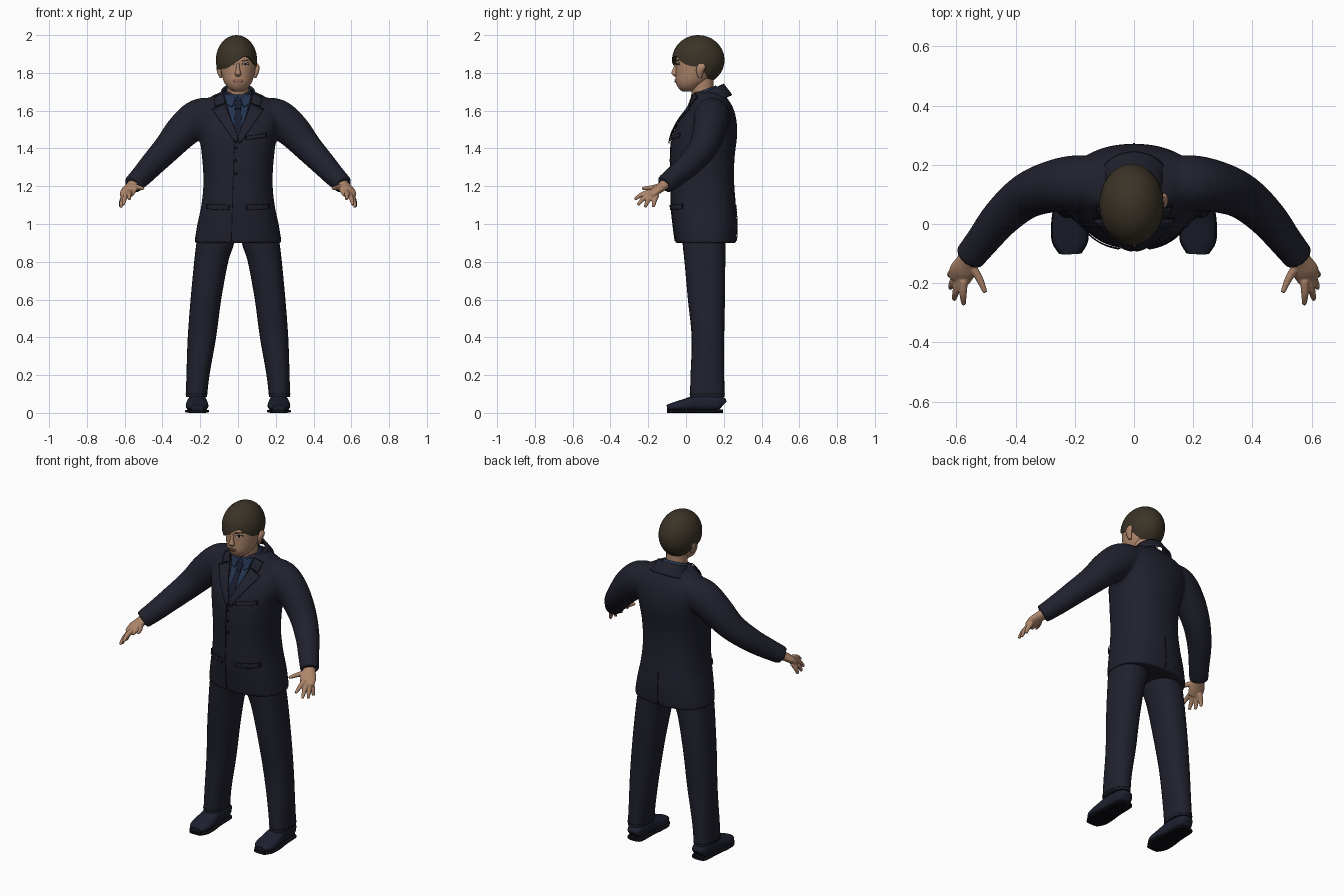
import bpy, bmesh, math
from mathutils import Vector
from mathutils.bvhtree import BVHTree

cube = bpy.data.objects.get("Cube")
if cube:
    bpy.data.objects.remove(cube)

X, Y, Z = Vector((1, 0, 0)), Vector((0, 1, 0)), Vector((0, 0, 1))


def material(name, *rgb):
    m = bpy.data.materials.new(name)
    m.use_nodes = True
    m.diffuse_color = (*rgb, 1)
    bsdf = next(n for n in m.node_tree.nodes if n.type == "BSDF_PRINCIPLED")
    bsdf.inputs["Base Color"].default_value = (*rgb, 1)
    bsdf.inputs["Roughness"].default_value = 0.8
    return m


suit = material("navy suit", .014, .015, .026)
seam = material("dark seam", .004, .004, .007)
shirt_blue = material("blue shirt", .017, .034, .08)
tie_navy = material("navy tie", .009, .012, .027)
leather = material("blue black leather", .012, .015, .028)
skin = material("skin", .42, .235, .145)
lip = material("lip", .25, .11, .08)
hair_brown = material("dark brown hair", .043, .033, .02)
eye_white = material("eye white", .5, .46, .42)


def resample(rows, steps=4):
    """Catmull-Rom through rows of numbers."""
    rows = [Vector(r) for r in rows]
    out = []
    for i in range(len(rows) - 1):
        b, c = rows[i], rows[i + 1]
        a = rows[i - 1] if i else b
        d = rows[i + 2] if i + 2 < len(rows) else c
        for k in range(steps):
            t = k / steps
            out.append(b + (c - a) * (t / 2) + (a * 2 - b * 5 + c * 4 - d) * (t * t / 2)
                       + (b * 3 - a - c * 3 + d) * (t ** 3 / 2))
    return out + [rows[-1]]


def loft(bm, stations, ref=None, power=2, sides=28, side=1, arc=None):
    """Skin rings (x, y, z, ru, rv); horizontal rings unless ref is given."""
    rows = resample(stations)
    pts = [Vector((r[0] * side, r[1], r[2])) for r in rows]
    rings = []
    for i, r in enumerate(rows):
        u, v = X, Y
        if ref:
            t = (pts[min(i + 1, len(pts) - 1)] - pts[max(i - 1, 0)]).normalized()
            u = (ref - t * ref.dot(t)).normalized()
            v = t.cross(u)
        ring = []
        for k in range(sides + bool(arc)):
            a = 2 * math.pi * k / sides
            if arc:
                a = math.radians(arc[0] + (arc[1] - arc[0]) * k / sides)
            c, s = math.cos(a), math.sin(a)
            c = math.copysign(abs(c) ** (2 / power), c)
            s = math.copysign(abs(s) ** (2 / power), s)
            ring.append(bm.verts.new(pts[i] + u * c * r[3] + v * s * r[4]))
        rings.append(ring)
    for lo, hi in zip(rings, rings[1:]):
        for k in range(sides):
            j = k + 1 if arc else (k + 1) % sides
            bm.faces.new((lo[k], lo[j], hi[j], hi[k]))
    if not arc:
        bm.faces.new(rings[0][::-1])
        bm.faces.new(rings[-1])


def finish(name, bm, mat, voxel=0, thick=0):
    bmesh.ops.recalc_face_normals(bm, faces=bm.faces)
    me = bpy.data.meshes.new(name)
    bm.to_mesh(me)
    bm.free()
    me.materials.append(mat)
    for p in me.polygons:
        p.use_smooth = True
    me.set_sharp_from_angle(angle=math.radians(50))
    ob = bpy.data.objects.new(name, me)
    bpy.context.collection.objects.link(ob)
    if voxel:
        m = ob.modifiers.new("blend", "REMESH")
        m.mode, m.voxel_size, m.use_smooth_shade = "VOXEL", voxel, True
        m = ob.modifiers.new("soften", "SMOOTH")
        m.factor, m.iterations = .5, 5
    if thick:
        m = ob.modifiers.new("thickness", "SOLIDIFY")
        m.thickness, m.offset = thick, 0
    return ob


def solid(name, stations, mat, thick=0, **kw):
    bm = bmesh.new()
    loft(bm, stations, **kw)
    return finish(name, bm, mat, thick=thick)


def surface(ob):
    bpy.context.view_layer.update()
    return BVHTree.FromObject(ob, bpy.context.evaluated_depsgraph_get())


def plate(name, tree, corners, mat, lift=.004, back=1, side=1, edge=0):
    """Four (x, z) corners draped on a surface; edge adds a dark border below."""
    q = [Vector((x * side, z)) for x, z in corners]
    if edge:
        mid = sum(q, Vector((0, 0))) / 4
        rim = [p + (p - mid).normalized() * edge for p in q]
        plate(name + "_edge", tree, rim, seam, lift - .002, back)
    bm, n = bmesh.new(), 10
    grid = []
    for i in range(n + 1):
        a, b = q[0].lerp(q[3], i / n), q[1].lerp(q[2], i / n)
        for j in range(n + 1):
            p = a.lerp(b, j / n)
            hit = tree.ray_cast(Vector((p.x, -back, p.y)), Y * back)[0]
            if hit is None:
                hit = tree.find_nearest(Vector((p.x, 0, p.y)))[0]
            grid.append(bm.verts.new(hit - Y * back * lift))
    for i in range(n):
        for j in range(n):
            k = i * (n + 1) + j
            bm.faces.new((grid[k], grid[k + 1], grid[k + n + 2], grid[k + n + 1]))
    finish(name, bm, mat, thick=.003)


# Jacket: body and both sleeves blended into one skin
bm = bmesh.new()
loft(bm, [(0, .105, .9, .232, .162), (0, .1, 1, .215, .17), (0, .092, 1.1, .194, .172),
          (0, .087, 1.22, .183, .168), (0, .087, 1.35, .19, .17), (0, .098, 1.46, .205, .172),
          (0, .117, 1.55, .225, .15), (0, .132, 1.62, .21, .115),
          (0, .125, 1.67, .15, .09), (0, .112, 1.7, .09, .076)], power=2.3, sides=48)
for s in (-1, 1):
    loft(bm, [(.1, .14, 1.585, .08, .085), (.2, .137, 1.565, .1, .095), (.29, .123, 1.495, .093, .086),
              (.37, .09, 1.405, .077, .076), (.45, .02, 1.32, .066, .066),
              (.51, -.055, 1.255, .058, .057), (.558, -.115, 1.208, .05, .052)], ref=Z, side=s)
jacket = finish("jacket", bm, suit, voxel=.009)
cloth = surface(jacket)

# Shirt front, tie and lapels
plate("shirt_front", cloth, [(-.075, 1.685), (.075, 1.685), (.005, 1.45), (-.005, 1.45)], shirt_blue, .003)
plate("tie_blade", cloth, [(-.014, 1.62), (.014, 1.62), (.024, 1.44), (-.024, 1.44)], tie_navy, .006, edge=.002)
plate("tie_knot", cloth, [(-.022, 1.655), (.022, 1.655), (.013, 1.61), (-.013, 1.61)], tie_navy, .01, edge=.002)
for s in (-1, 1):
    plate("shirt_collar_wing", cloth, [(.012, 1.665), (.07, 1.69), (.058, 1.635), (.032, 1.62)],
          shirt_blue, .009, side=s, edge=.002)
    plate("lapel", cloth, [(.07, 1.635), (.135, 1.605), (.012, 1.43), (-.004, 1.45)],
          suit, .013, side=s, edge=.004)
    plate("collar_wing", cloth, [(.08, 1.69), (.125, 1.67), (.118, 1.625), (.07, 1.64)],
          suit, .013, side=s, edge=.003)
    plate("hip_pocket_flap", cloth, [(.05, 1.1), (.16, 1.105), (.162, 1.08), (.05, 1.075)],
          suit, .009, side=s, edge=.005)
plate("breast_pocket", cloth, [(.045, 1.465), (.15, 1.48), (.15, 1.46), (.045, 1.445)], suit, .008, edge=.004)
plate("front_opening", cloth, [(-.022, 1.44), (-.018, 1.44), (-.033, .91), (-.037, .91)], seam, .002)
plate("back_vent", cloth, [(-.002, 1.1), (.002, 1.1), (.003, .91), (-.003, .91)], seam, .002, back=-1)

# Buttons
for z in (1.4, 1.335, 1.265):
    y = cloth.ray_cast(Vector((-.012, -1, z)), Y)[0].y
    solid("button", [(-.012, y + .004, z, .009, .009), (-.012, y - .005, z, .008, .008)],
          seam, ref=X, sides=14)

# Neck and collars
solid("neck", [(0, .11, 1.6, .062, .065), (0, .09, 1.69, .058, .06), (0, .08, 1.77, .06, .066)], skin)
solid("shirt_collar", [(0, .125, 1.62, .08, .082), (0, .092, 1.708, .067, .068)],
      shirt_blue, thick=.006, ref=X, arc=(-88, 268))
solid("jacket_collar", [(0, .15, 1.64, .115, .1), (0, .12, 1.705, .083, .084)],
      suit, thick=.01, ref=X, arc=(-15, 195))

# Trousers and shoes
shoe = [(.215, .196, .04, .028, .026), (.215, .175, .05, .046, .042), (.216, .08, .055, .05, .046),
        (.217, 0, .042, .059, .034), (.216, -.06, .034, .057, .024), (.215, -.1, .028, .034, .015)]
for s in (-1, 1):
    solid("trouser_leg", [(.22, .113, .085, .056, .092), (.212, .113, .2, .061, .089),
                          (.191, .116, .4, .075, .086), (.17, .108, .6, .081, .098),
                          (.142, .1, .8, .09, .108), (.12, .095, .9, .1, .113),
                          (.11, .095, 1, .095, .113)], suit, power=2.3, side=s)
    solid("trouser_hem", [(.22, .113, .098, .0575, .0935), (.22, .113, .102, .0575, .0935)],
          seam, power=2.3, side=s)
    solid("shoe", shoe, leather, ref=X, power=2.4, side=s)
    solid("shoe_sole", [(x, y, .009, w + .004, .009) for x, y, z, w, h in shoe],
          seam, ref=X, power=4, side=s)

# Hands: palm and tapering fingers
fingers = [((.553, -.135, 1.2), (.522, -.185, 1.192), (.502, -.232, 1.188)),
           ((.575, -.19, 1.17), (.577, -.235, 1.155), (.575, -.272, 1.13)),
           ((.588, -.185, 1.16), (.6, -.225, 1.135), (.608, -.255, 1.1)),
           ((.597, -.17, 1.155), (.613, -.2, 1.125), (.62, -.217, 1.088)),
           ((.6, -.155, 1.155), (.617, -.168, 1.12), (.624, -.172, 1.09))]
for s in (-1, 1):
    bm = bmesh.new()
    loft(bm, [(.545, -.1, 1.22, .03, .034), (.562, -.125, 1.2, .025, .036),
              (.58, -.16, 1.175, .022, .044), (.592, -.19, 1.15, .015, .038)], ref=Z, side=s)
    for f in fingers:
        loft(bm, [(*p, r, r) for p, r in zip(f, (.015, .013, .008))], ref=Z, sides=12, side=s)
    finish("hand", bm, skin, voxel=.004)

# Head, nose and ears
head = solid("head", [(0, .015, 1.702, .026, .036), (0, .016, 1.72, .052, .056), (0, .03, 1.75, .073, .084),
                      (0, .045, 1.79, .086, .1), (0, .054, 1.84, .094, .109), (0, .06, 1.88, .095, .113),
                      (0, .062, 1.93, .08, .095), (0, .065, 1.965, .04, .05)], skin, sides=36)
solid("nose", [(0, -.052, 1.85, .007, .006), (0, -.058, 1.815, .011, .014),
               (0, -.06, 1.796, .017, .017), (0, -.052, 1.782, .011, .01)], skin, sides=16)
for s in (-1, 1):
    solid("ear", [(.09, .075, 1.772, .006, .009), (.097, .073, 1.8, .012, .018),
                  (.102, .08, 1.83, .013, .024), (.098, .082, 1.85, .006, .012)], skin, sides=16, side=s)

# Painted face
face = surface(head)
plate("upper_lip", face, [(-.022, 1.766), (.022, 1.766), (.026, 1.759), (-.026, 1.759)], lip, .003)
plate("lower_lip", face, [(-.024, 1.757), (.024, 1.757), (.015, 1.749), (-.015, 1.749)], lip, .004)
for s in (-1, 1):
    plate("eye", face, [(.026, 1.851), (.052, 1.853), (.054, 1.844), (.024, 1.842)], eye_white, .002, side=s, edge=.003)
    plate("iris", face, [(.035, 1.853), (.044, 1.853), (.044, 1.842), (.035, 1.842)], seam, .004, side=s)
    plate("eyebrow", face, [(.018, 1.866), (.058, 1.872), (.064, 1.866), (.018, 1.859)], hair_brown, .003, side=s)

# Hair: a cap whose lower edge follows a swept hairline, in degrees from the crown
hairline = [106, 135, 148, 150, 148, 135, 114, 110, 109, 94, 81, 100]
wave = [r[0] for r in resample([(h, 0) for h in hairline + hairline[:1]])]
count, rows = len(wave) - 1, 14
bm = bmesh.new()
centre = Vector((-.008, .065, 1.868))
crown, core = bm.verts.new(centre + Z * .132), bm.verts.new(centre)
rings = []
for i in range(1, rows + 1):
    ring = []
    for k in range(count):
        phi, a = math.radians(wave[k]) * i / rows, 2 * math.pi * k / count
        out = math.sin(phi)
        ring.append(bm.verts.new(centre + Vector((.109 * out * math.cos(a), .139 * out * math.sin(a),
                                                  .132 * math.cos(phi)))))
    rings.append(ring)
for k in range(count):
    j = (k + 1) % count
    bm.faces.new((crown, rings[0][k], rings[0][j]))
    bm.faces.new((core, rings[-1][j], rings[-1][k]))
    for lo, hi in zip(rings, rings[1:]):
        bm.faces.new((lo[k], hi[k], hi[j], lo[j]))
finish("hair", bm, hair_brown)
